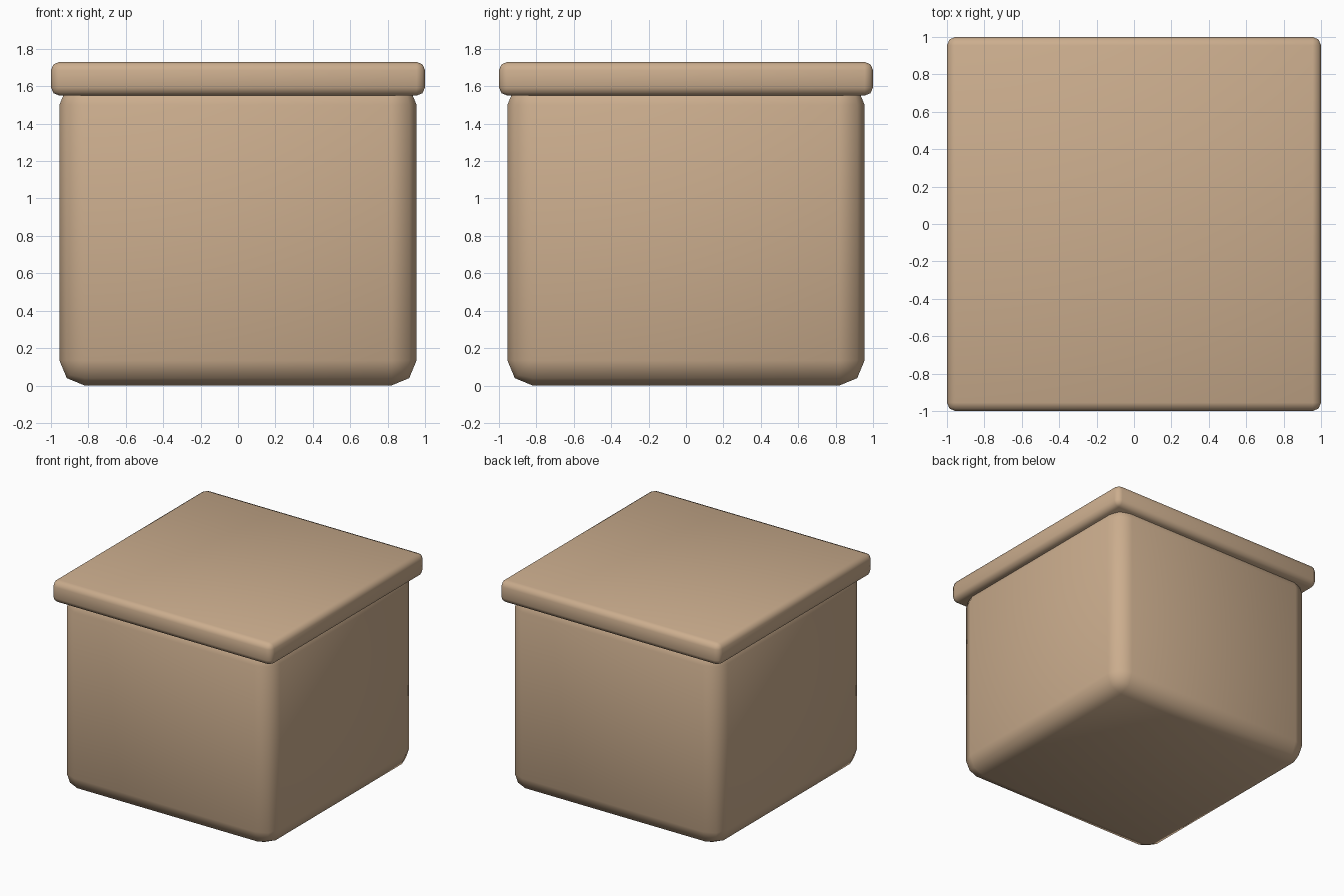
import bpy

if "Cube" in bpy.data.objects:
    bpy.data.objects.remove(bpy.data.objects["Cube"])


def rounded_box(name, half, z0, z1, radius, mat):
    """Box with two-segment rounded edges and smooth shading."""
    bpy.ops.mesh.primitive_cube_add(size=1, location=(0, 0, (z0 + z1) / 2))
    ob = bpy.context.object
    ob.name = name
    ob.scale = (2 * half, 2 * half, z1 - z0)
    bpy.ops.object.transform_apply(location=False, rotation=False, scale=True)
    bevel = ob.modifiers.new("rounded_edges", 'BEVEL')
    bevel.width = radius
    bevel.segments = 2
    bevel.limit_method = 'NONE'
    bpy.ops.object.shade_smooth()
    ob.data.materials.append(mat)
    return ob


tan = bpy.data.materials.new("tan_cardboard")
tan.diffuse_color = (0.60, 0.42, 0.27, 1)
tan.use_nodes = True
tan.node_tree.nodes["Principled BSDF"].inputs["Base Color"].default_value = tan.diffuse_color

# Box body, its rounded top tucked inside the lid
rounded_box("box_body", 0.955, 0.0, 1.635, 0.135, tan)
# Overhanging lid
rounded_box("box_lid", 1.0, 1.55, 1.73, 0.045, tan)
